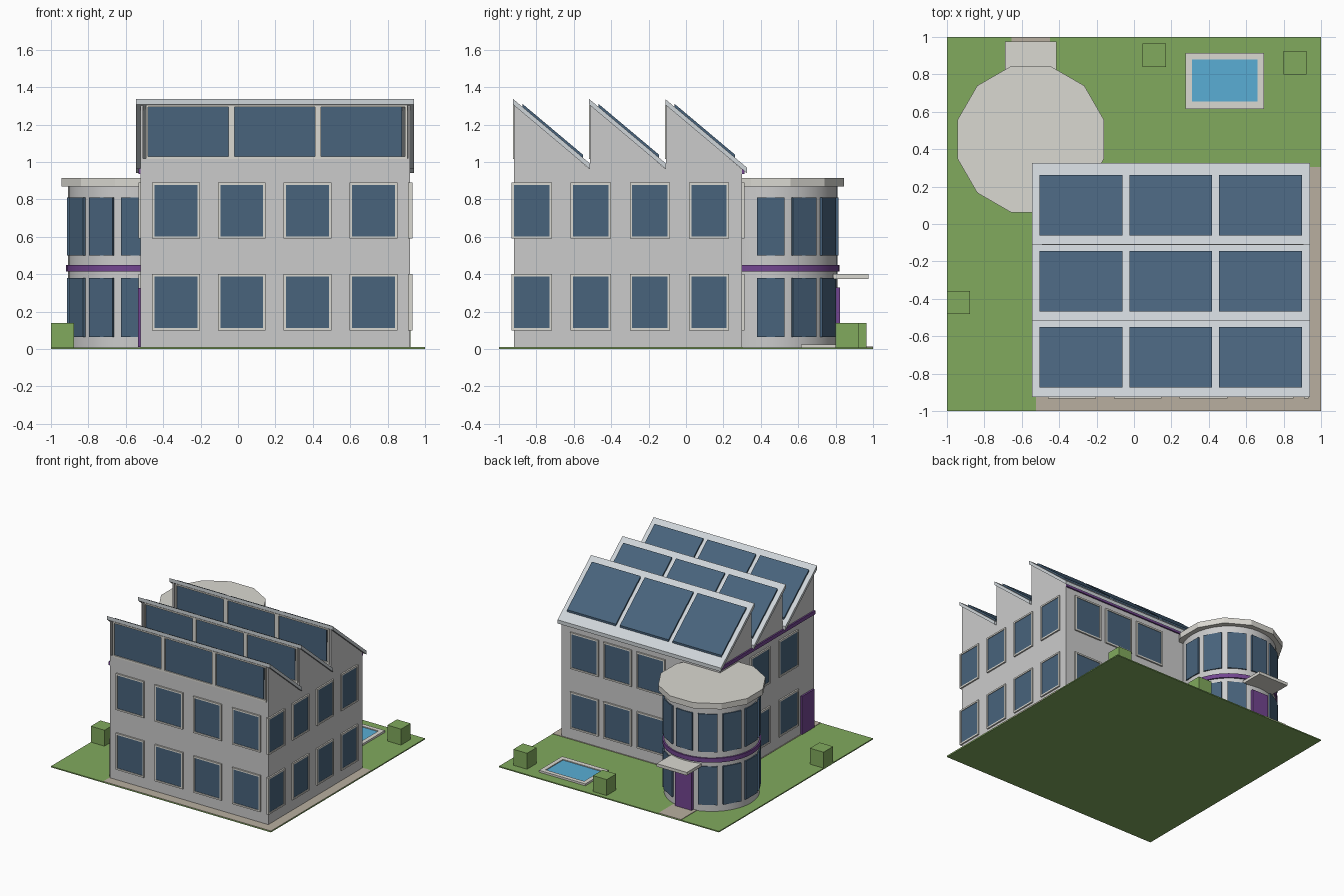
import bpy, bmesh, math
from mathutils import Matrix, Vector

if "Cube" in bpy.data.objects:
    bpy.data.objects.remove(bpy.data.objects["Cube"])


def mat(name, r, g, b):
    m = bpy.data.materials.new(name)
    m.diffuse_color = (r, g, b, 1)
    m.use_nodes = True
    m.node_tree.nodes["Principled BSDF"].inputs["Base Color"].default_value = m.diffuse_color
    return m


GLASS = mat("glass", 0.065, 0.125, 0.20)
TRIM = mat("pale_trim", 0.70, 0.69, 0.64)
ROOF = mat("roof_metal", 0.62, 0.66, 0.69)
PURPLE = mat("purple", 0.17, 0.06, 0.28)
GRASS = mat("grass", 0.22, 0.40, 0.11)
PAVING = mat("paving", 0.48, 0.43, 0.35)
WATER = mat("water", 0.10, 0.42, 0.66)


def box(bm, x0, x1, y0, y1, z0, z1, M=Matrix()):
    c = Vector(((x0 + x1) / 2, (y0 + y1) / 2, (z0 + z1) / 2))
    S = Matrix.Diagonal((x1 - x0, y1 - y0, z1 - z0, 1))
    bmesh.ops.create_cube(bm, size=1, matrix=M @ Matrix.Translation(c) @ S)


def prism(bm, profile, x0, x1):
    """Extrude a (y, z) profile along x."""
    f = bm.faces.new([bm.verts.new((x0, y, z)) for y, z in profile])
    r = bmesh.ops.extrude_face_region(bm, geom=[f])
    vs = [v for v in r["geom"] if isinstance(v, bmesh.types.BMVert)]
    bmesh.ops.translate(bm, verts=vs, vec=(x1 - x0, 0, 0))


def finish(name, bm, material=None, smooth=False):
    bmesh.ops.recalc_face_normals(bm, faces=bm.faces)
    me = bpy.data.meshes.new(name)
    bm.to_mesh(me)
    bm.free()
    ob = bpy.data.objects.new(name, me)
    bpy.context.collection.objects.link(ob)
    if material:
        me.materials.append(material)
    if smooth:
        bpy.ops.object.select_all(action='DESELECT')
        ob.select_set(True)
        bpy.context.view_layer.objects.active = ob
        bpy.ops.object.shade_smooth_by_angle()
    return ob


def box_part(name, dims, material=None):
    bm = bmesh.new()
    box(bm, *dims)
    return finish(name, bm, material)


def facing(x, y, degrees):
    """Local +x points outward from the wall."""
    return Matrix.Translation((x, y, 0)) @ Matrix.Rotation(math.radians(degrees), 4, 'Z')


frames, glass = bmesh.new(), bmesh.new()


def window(M, w, z0, z1, t=0.013):
    h = w / 2
    for d in ((-h, -h + t, z0, z1), (h - t, h, z0, z1),
              (-h + t, h - t, z0, z0 + t), (-h + t, h - t, z1 - t, z1)):
        box(frames, -0.01, 0.012, *d, M)
    box(glass, -0.01, 0.007, -h + t, h - t, z0 + t, z1 - t, M)


# Site: lawn, paving, path, bushes, pool
box_part("lawn", (-1, 1, -1, 1, 0, 0.009), GRASS)
box_part("paving", (-0.525, 1, -1, 0.305, 0.001, 0.012), PAVING)
box_part("entrance_path", (-0.655, -0.45, 0.75, 1, 0.001, 0.013), PAVING)
bm = bmesh.new()
for x, y in ((0.108, 0.902), (0.86, 0.862), (-0.938, -0.42)):
    box(bm, x - 0.062, x + 0.062, y - 0.062, y + 0.062, 0.005, 0.14)
finish("bushes", bm, GRASS)
bm = bmesh.new()
box(bm, 0.275, 0.31, 0.615, 0.915, 0.002, 0.025)
box(bm, 0.66, 0.695, 0.615, 0.915, 0.002, 0.025)
box(bm, 0.31, 0.66, 0.615, 0.655, 0.002, 0.025)
box(bm, 0.31, 0.66, 0.88, 0.915, 0.002, 0.025)
finish("pool_rim", bm, TRIM)
box_part("pool_water", (0.31, 0.66, 0.655, 0.88, 0.002, 0.018), WATER)

# Main block
X0, X1, Y0, Y1 = -0.52, 0.92, -0.92, 0.30
box_part("main_block", (X0, X1, Y0, Y1, 0.002, 0.965))

# Wall windows on both floors
for z0, z1 in ((0.10, 0.40), (0.59, 0.89)):
    for i in range(4):
        window(facing(-0.332 + 0.352 * i, Y0, -90), 0.255, z0, z1)
        window(facing(X1, -0.825 + 0.316 * i, 0), 0.215, z0, z1)
    for i in range(3):
        window(facing(0.71 - 0.302 * i, Y1, 90), 0.255, z0, z1)
    for y in (-0.58, -0.215):
        window(facing(X0, y, 180), 0.25, z0, z1)

# Sawtooth roof: gables, sills, clerestory windows, slabs and roof glazing
gables, slabs, panels = bmesh.new(), bmesh.new(), bmesh.new()
STEP, SLOPE = 0.4067, 0.84
for i in range(3):
    y = Y0 + STEP * i
    end = STEP + (0.025 if i == 2 else 0)
    for gx in (X0, X1 - 0.012):
        prism(gables, [(y, 0.96), (y + STEP, 0.96), (y, 1.31)], gx, gx + 0.012)
    box(gables, X0, X1, y, y + 0.012, 0.96, 1.02)

    def line(d, up):
        return (y + d, 1.333 - SLOPE * d + up)
    prism(slabs, [line(-0.004, -0.03), line(end, -0.03), line(end, 0), line(-0.004, 0)],
          -0.545, 0.94)
    for k in range(3):
        px = -0.505 + 0.48 * k
        prism(panels, [line(0.045, -0.004), line(0.368, -0.004),
                       line(0.368, 0.016), line(0.045, 0.016)], px, px + 0.443)
        wx = -0.483 + 0.463 * k
        box(glass, wx, wx + 0.433, y + 0.003, y + 0.010, 1.03, 1.295)
    for k in range(4):
        fx = -0.497 + 0.463 * k
        box(frames, fx + (0.0 if k else 0.005), fx + (0.014 if k == 3 else 0.017) - 0.001,
            y - 0.006, y + 0.012, 1.018, 1.303)
        if 0 < k < 3:
            box(frames, fx - 0.017, fx, y - 0.006, y + 0.012, 1.018, 1.303)
    box(frames, -0.49, 0.905, y - 0.006, y + 0.012, 1.015, 1.03)
    box(frames, -0.49, 0.905, y - 0.006, y + 0.012, 1.293, 1.305)
finish("roof_gables", gables)
finish("roof_slabs", slabs, ROOF)
finish("roof_glazing", panels, GLASS)

# Purple eaves bands and side door
bm = bmesh.new()
box(bm, X0 - 0.012, X1, Y1 - 0.005, Y1 + 0.012, 0.935, 0.965)
box(bm, X0 - 0.012, X0 + 0.005, Y0, Y1, 0.935, 0.965)
finish("eaves_band", bm, PURPLE)
box_part("side_door", (X0 - 0.014, X0 + 0.01, -0.905, -0.745, 0.012, 0.325), PURPLE)

# Round tower with band and twelve-sided cap
CX, CY = -0.552, 0.453


def drum(name, r, z0, z1, n, material=None, turn=0, smooth=False):
    bm = bmesh.new()
    bmesh.ops.create_cone(bm, cap_ends=True, segments=n, radius1=r, radius2=r, depth=z1 - z0,
                          matrix=Matrix.Translation((CX, CY, (z0 + z1) / 2))
                          @ Matrix.Rotation(math.radians(turn), 4, 'Z'))
    return finish(name, bm, material, smooth)


drum("tower_body", 0.356, 0.002, 0.88, 36, smooth=True)
drum("tower_band", 0.368, 0.415, 0.45, 36, PURPLE, smooth=True)
drum("tower_cap", 0.405, 0.868, 0.915, 12, TRIM, turn=15)

# Tower windows every 30 degrees, skipping those inside the block
for k in range(12):
    if k in (10, 11):
        continue
    M = facing(CX, CY, 30 * k)
    box(glass, 0.33, 0.362, -0.073, 0.073, 0.50, 0.81, M)
    if k != 3:
        box(glass, 0.33, 0.362, -0.073, 0.073, 0.065, 0.38, M)

# Tower entrance
box_part("tower_door", (CX - 0.075, CX + 0.075, 0.78, 0.824, 0.012, 0.33), PURPLE)
box_part("entrance_canopy", (-0.69, -0.415, 0.785, 0.975, 0.375, 0.40), TRIM)

finish("window_frames", frames, TRIM)
finish("window_glass", glass, GLASS)
